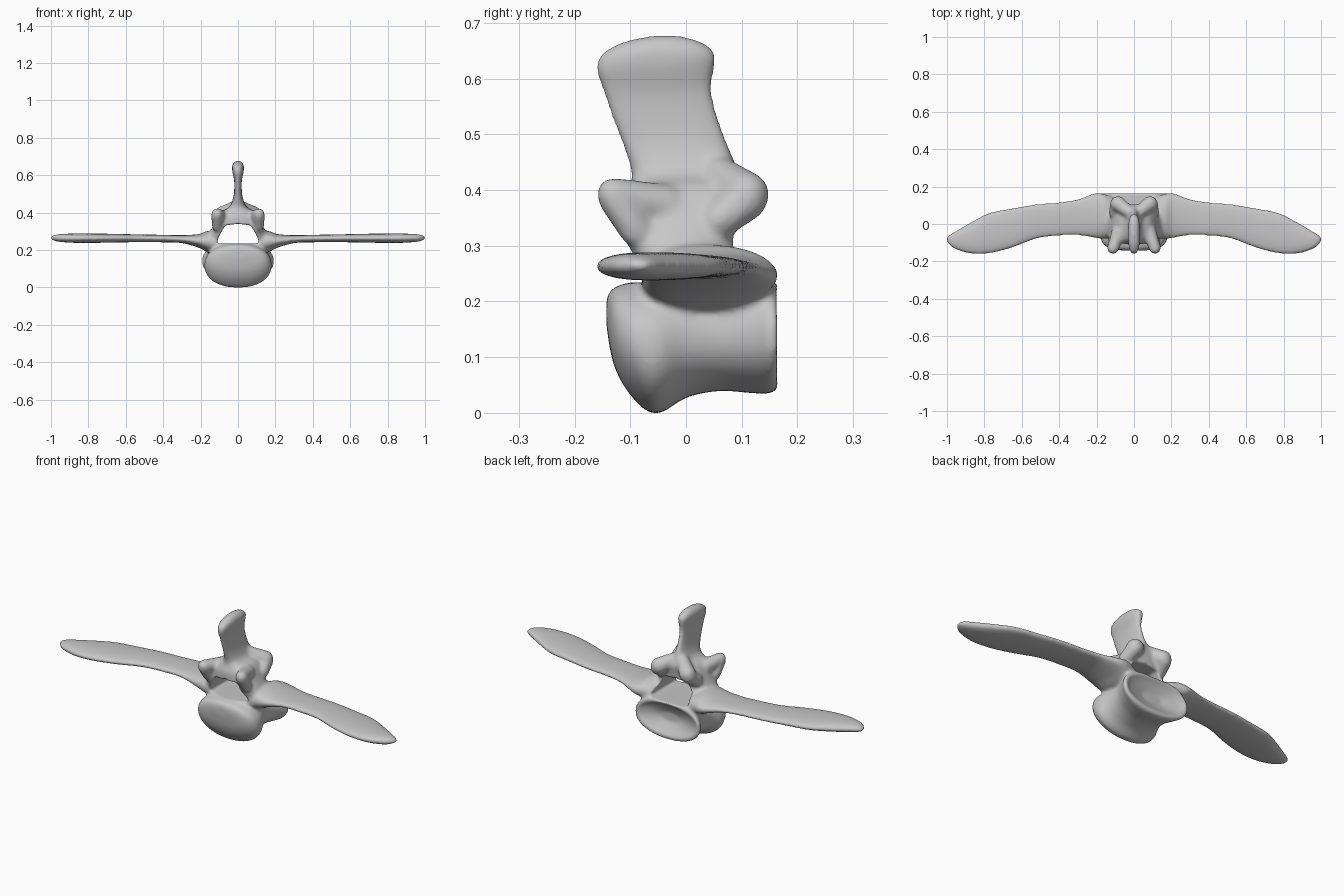
import bpy, bmesh, math
from mathutils import Vector

cube = bpy.data.objects.get("Cube")
if cube:
    bpy.data.objects.remove(cube, do_unlink=True)

SIDES = 32
STEPS = 5
AXES = {"x": (0, 1, 2), "y": (1, 0, 2), "z": (2, 0, 1)}


def smooth_rows(rows):
    """Catmull-Rom interpolation of the section rows."""
    rows = [Vector(r) for r in rows]
    out = []
    for i in range(len(rows) - 1):
        p0, p1, p2 = rows[max(i - 1, 0)], rows[i], rows[i + 1]
        p3 = rows[min(i + 2, len(rows) - 1)]
        for s in range(STEPS):
            t = s / STEPS
            out.append(p1 + (p2 - p0) * (t / 2)
                       + (p0 * 2 - p1 * 5 + p2 * 4 - p3) * (t * t / 2)
                       + (p1 * 3 - p0 - p2 * 3 + p3) * (t ** 3 / 2))
    return out + [rows[-1]]


def loft(bm, axis, rows, power=2.2, side=1):
    """Skin rounded sections; each row is position, then low/high on both cross axes."""
    k, a, b = AXES[axis]
    rings = []
    for pos, a0, a1, b0, b1 in smooth_rows(rows):
        ring = []
        for i in range(SIDES):
            ang = 2 * math.pi * i / SIDES
            c, s = math.cos(ang), math.sin(ang)
            p = Vector((0, 0, 0))
            p[k] = pos
            p[a] = (a0 + a1) / 2 + (a1 - a0) / 2 * math.copysign(abs(c) ** (2 / power), c)
            p[b] = (b0 + b1) / 2 + (b1 - b0) / 2 * math.copysign(abs(s) ** (2 / power), s)
            p.x *= side
            ring.append(bm.verts.new(p))
        rings.append(ring)
    faces = [bm.faces.new(rings[0]), bm.faces.new(rings[-1])]
    for r, q in zip(rings, rings[1:]):
        for i in range(SIDES):
            j = (i + 1) % SIDES
            faces.append(bm.faces.new((r[i], r[j], q[j], q[i])))
    bmesh.ops.recalc_face_normals(bm, faces=faces)


def knob(bm, start, end, r0, r1, side):
    """Rounded lobe: a chain of spheres from start to end."""
    start, end = Vector(start), Vector(end)
    for i in range(7):
        t = i / 6
        p = start.lerp(end, t)
        p.x *= side
        geo = bmesh.ops.create_icosphere(bm, subdivisions=3, radius=r0 + (r1 - r0) * t)
        bmesh.ops.translate(bm, verts=geo["verts"], vec=p)


bm = bmesh.new()

# main body: domed front, waisted middle, dished back
loft(bm, "y", [
    (-.143, -.05, .05, .16, .21),
    (-.13, -.13, .13, .09, .228),
    (-.1, -.17, .17, .035, .237),
    (-.055, -.18, .18, .0, .24),
    (0, -.16, .16, .03, .245),
    (.06, -.155, .155, .042, .25),
    (.12, -.175, .175, .038, .255),
    (.155, -.195, .195, .038, .25),
    (.167, -.185, .185, .055, .235),
    (.15, -.15, .15, .08, .215),
    (.125, -.06, .06, .12, .17)], 2.2)

# arch rising into the flat upright spine
loft(bm, "z", [
    (.2, -.165, .165, -.08, .11),
    (.25, -.18, .18, -.09, .12),
    (.3, -.152, .152, -.115, .1),
    (.34, -.128, .128, -.11, .095),
    (.38, -.108, .108, -.11, .1),
    (.41, -.085, .085, -.1, .105),
    (.435, -.045, .045, -.098, .095),
    (.48, -.026, .026, -.113, .078),
    (.53, -.02, .02, -.133, .06),
    (.58, -.021, .021, -.15, .048),
    (.62, -.03, .03, -.162, .051),
    (.647, -.032, .032, -.152, .054),
    (.668, -.025, .025, -.115, .03),
    (.68, -.01, .01, -.065, -.01)], 2.6)

for side in (1, -1):
    # side wings
    loft(bm, "x", [
        (.1, -.08, .14, .18, .29),
        (.16, -.08, .16, .19, .305),
        (.21, -.075, .165, .215, .288),
        (.3, -.062, .135, .24, .282),
        (.4, -.065, .118, .244, .284),
        (.52, -.08, .108, .245, .286),
        (.65, -.128, .086, .243, .289),
        (.77, -.158, .062, .241, .291),
        (.87, -.16, .012, .241, .291),
        (.95, -.138, -.035, .246, .288),
        (.985, -.115, -.055, .253, .282),
        (1.004, -.09, -.07, .262, .273)], 2.2, side)
    # front and back joint lobes
    knob(bm, (.08, -.04, .375), (.112, -.13, .395), .04, .031, side)
    knob(bm, (.11, -.09, .33), (.112, -.125, .385), .03, .032, side)
    knob(bm, (.01, .05, .44), (.085, .108, .395), .03, .042, side)
    knob(bm, (.1, .06, .35), (.09, .108, .385), .035, .038, side)

mesh = bpy.data.meshes.new("vertebra")
bm.to_mesh(mesh)
bm.free()
bone = bpy.data.objects.new("vertebra", mesh)
bpy.context.collection.objects.link(bone)

# cutter for the canal under the arch
cut = bmesh.new()
front = [cut.verts.new((x, -.4, z)) for x, z in
         ((-.115, .237), (.115, .237), (.1, .28), (.068, .335), (0, .343), (-.068, .335), (-.1, .28))]
face = cut.faces.new(front)
geo = bmesh.ops.extrude_face_region(cut, geom=[face])["geom"]
bmesh.ops.translate(cut, verts=[v for v in geo if isinstance(v, bmesh.types.BMVert)], vec=(0, .8, 0))
bmesh.ops.recalc_face_normals(cut, faces=cut.faces)
cut_mesh = bpy.data.meshes.new("canal_cutter")
cut.to_mesh(cut_mesh)
cut.free()
cutter = bpy.data.objects.new("canal_cutter", cut_mesh)
bpy.context.collection.objects.link(cutter)
cutter.hide_render = True


def apply(kind, **settings):
    mod = bone.modifiers.new(kind.lower(), kind)
    for key, value in settings.items():
        setattr(mod, key, value)
    bpy.ops.object.modifier_apply(modifier=mod.name)


# fuse the parts, open the canal and soften the joins
bpy.ops.object.select_all(action="DESELECT")
bpy.context.view_layer.objects.active = bone
bone.select_set(True)
apply("REMESH", mode="VOXEL", voxel_size=.007)
apply("SMOOTH", factor=.5, iterations=8)
apply("BOOLEAN", operation="DIFFERENCE", object=cutter, solver="EXACT")
apply("REMESH", mode="VOXEL", voxel_size=.006)
apply("SMOOTH", factor=.5, iterations=6)
bpy.data.objects.remove(cutter, do_unlink=True)

# set on the ground and shade smoothly
low = min(v.co.z for v in bone.data.vertices)
for v in bone.data.vertices:
    v.co.z -= low
bpy.ops.object.shade_smooth()

mat = bpy.data.materials.new("bone_grey")
mat.use_nodes = True
colour = (.57, .57, .57, 1)
mat.diffuse_color = colour
mat.node_tree.nodes["Principled BSDF"].inputs["Base Color"].default_value = colour
bone.data.materials.clear()
bone.data.materials.append(mat)
